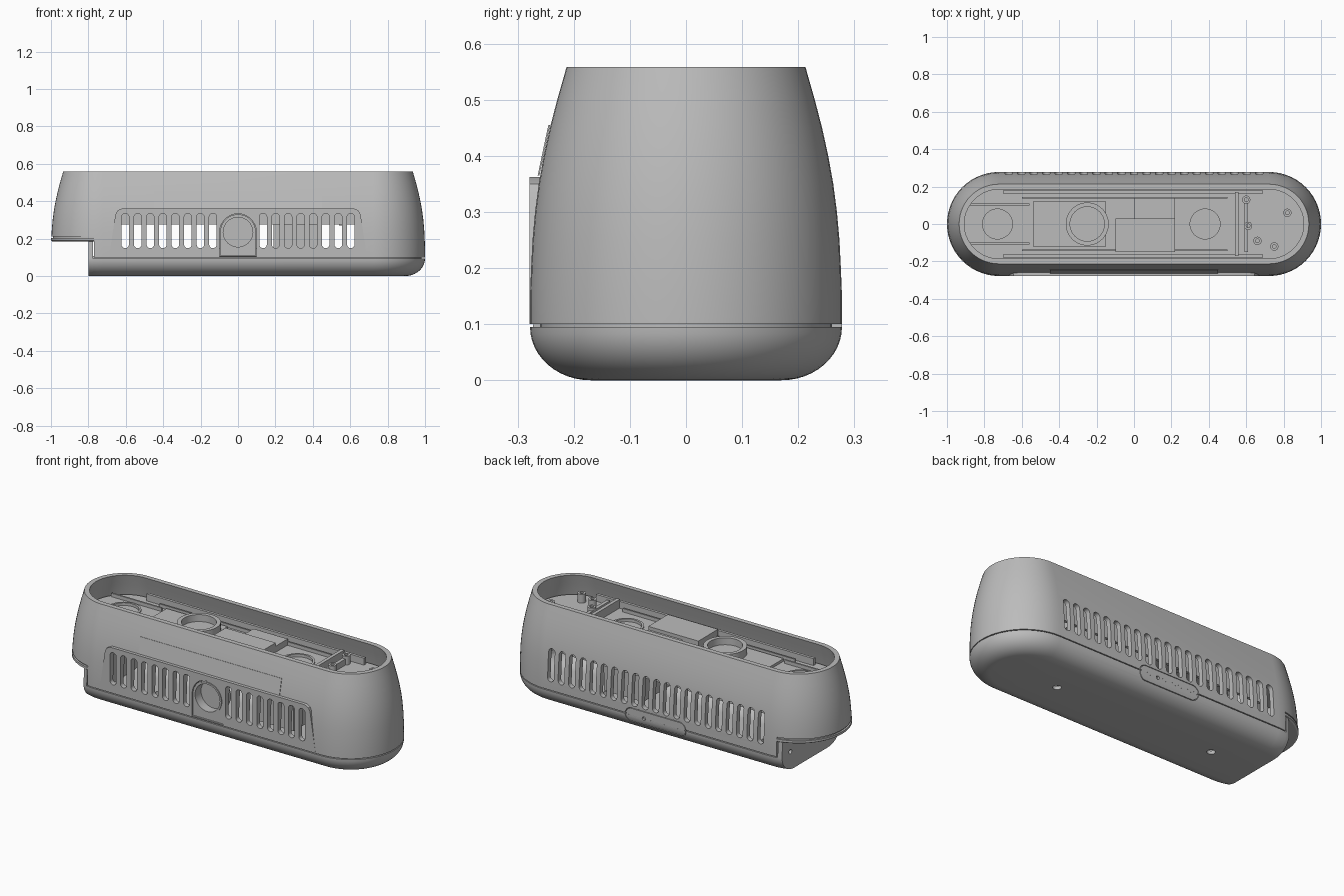
import bpy, bmesh, math
from mathutils import Matrix, Vector

if "Cube" in bpy.data.objects:
    bpy.data.objects.remove(bpy.data.objects["Cube"], do_unlink=True)

grey = bpy.data.materials.new("housing grey")
grey.use_nodes = True
grey.diffuse_color = (0.5, 0.5, 0.5, 1)
grey.node_tree.nodes["Principled BSDF"].inputs["Base Color"].default_value = (0.5, 0.5, 0.5, 1)

HALF = 0.722   # half length of the straight sides
PITCH = 0.067  # vent slot spacing


def finish(name, bm):
    bmesh.ops.recalc_face_normals(bm, faces=bm.faces)
    mesh = bpy.data.meshes.new(name)
    bm.to_mesh(mesh)
    bm.free()
    mesh.materials.append(grey)
    obj = bpy.data.objects.new(name, mesh)
    bpy.context.collection.objects.link(obj)
    return obj


def smooth(obj):
    bpy.ops.object.select_all(action='DESELECT')
    obj.select_set(True)
    bpy.context.view_layer.objects.active = obj
    bpy.ops.object.shade_smooth_by_angle(angle=math.radians(30))


def loft(name, profile, closed=False, xmin=None, xmax=None):
    """Stack stadium rings of (radius, z); closed makes a hollow band."""
    bm = bmesh.new()
    rings, n = [], 28
    for r, z in profile:
        ring = []
        for side in (1, -1):
            for i in range(n + 1):
                a = math.pi * (i / n - 0.5)
                ring.append(bm.verts.new((side * (HALF + r * math.cos(a)), side * r * math.sin(a), z)))
        rings.append(ring)
    pairs = list(zip(rings, rings[1:]))
    if closed:
        pairs.append((rings[-1], rings[0]))
    else:
        bm.faces.new(rings[0])
        bm.faces.new(rings[-1])
    for a, b in pairs:
        for i in range(len(a)):
            j = (i + 1) % len(a)
            bm.faces.new((a[i], a[j], b[j], b[i]))
    # Slice off the unwanted end and cap it
    for x, way in ((xmin, -1), (xmax, 1)):
        if x is not None:
            cut = bmesh.ops.bisect_plane(bm, geom=bm.verts[:] + bm.edges[:] + bm.faces[:],
                                         plane_co=(x, 0, 0), plane_no=(way, 0, 0), clear_outer=True)
            edges = [e for e in cut["geom_cut"] if isinstance(e, bmesh.types.BMEdge)]
            bmesh.ops.holes_fill(bm, edges=edges, sides=0)
    return finish(name, bm)


def add_prism(bm, pts, y0, y1):
    """Extrude an x-z outline along y."""
    face = bm.faces.new([bm.verts.new((x, y0, z)) for x, z in pts])
    out = bmesh.ops.extrude_face_region(bm, geom=[face])
    bmesh.ops.translate(bm, vec=(0, y1 - y0, 0),
                        verts=[v for v in out["geom"] if isinstance(v, bmesh.types.BMVert)])


def prism(name, pts, y0, y1):
    bm = bmesh.new()
    add_prism(bm, pts, y0, y1)
    return finish(name, bm)


def pill(x, z, w, h, n=8):
    """Rounded slot outline."""
    r, pts = min(w, h) / 2, []
    for k, (sx, sz) in enumerate(((1, 1), (-1, 1), (-1, -1), (1, -1))):
        for i in range(n):
            a = (k + (i + 0.5) / n) * math.pi / 2
            pts.append((x + sx * (w / 2 - r) + r * math.cos(a), z + sz * (h / 2 - r) + r * math.sin(a)))
    return pts


def arch(r, bottom):
    """Upright outline with a round top, centred on the lens."""
    turns = [math.pi * i / 24 for i in range(25)]
    return [(-r, bottom), (r, bottom)] + [(r * math.cos(a), 0.235 + r * math.sin(a)) for a in turns]


def box(name, x, y, z, tilt=0):
    bm = bmesh.new()
    bmesh.ops.create_cube(bm, size=1)
    size = Vector((x[1] - x[0], y[1] - y[0], z[1] - z[0]))
    mid = Vector((sum(x), sum(y), sum(z))) / 2
    bm.transform(Matrix.Translation(mid) @ Matrix.Rotation(tilt, 4, 'X') @ Matrix.Diagonal((*size, 1)))
    return finish(name, bm)


def rod(name, centre, r, depth, axis='Z', inner=0):
    """Cylinder, or a tube when an inner radius is given."""
    bm = bmesh.new()
    n, h = 40, depth / 2
    prof = [(r, -h), (r, h), (inner, h), (inner, -h)] if inner else [(r, -h), (r, h)]
    rings = [[bm.verts.new((q * math.cos(i * math.tau / n), q * math.sin(i * math.tau / n), z))
              for i in range(n)] for q, z in prof]
    pairs = list(zip(rings, rings[1:]))
    if inner:
        pairs.append((rings[-1], rings[0]))
    else:
        bm.faces.new(rings[0])
        bm.faces.new(rings[1])
    for a, b in pairs:
        for i in range(n):
            bm.faces.new((a[i - 1], a[i], b[i], b[i - 1]))
    turn = {'Z': Matrix(), 'Y': Matrix.Rotation(math.pi / 2, 4, 'X'), 'X': Matrix.Rotation(math.pi / 2, 4, 'Y')}
    bm.transform(Matrix.Translation(centre) @ turn[axis])
    obj = finish(name, bm)
    smooth(obj)
    return obj


def carve(obj, *cutters):
    for c in cutters:
        c.hide_render = True
        c.hide_set(True)
        mod = obj.modifiers.new("cut", 'BOOLEAN')
        mod.operation, mod.solver, mod.object = 'DIFFERENCE', 'EXACT', c
        bpy.context.view_layer.objects.active = obj
        bpy.ops.object.modifier_apply(modifier=mod.name)


# Upper shell: hollow tapering band
outer = [(0.278, 0.10), (0.278, 0.15), (0.276, 0.2), (0.2735, 0.25), (0.269, 0.3), (0.2625, 0.35),
         (0.2535, 0.4), (0.2425, 0.45), (0.2295, 0.5), (0.213, 0.558)]
inner = [(r - 0.028, z) for r, z in reversed(outer)]
shell = loft("upper_shell", outer + inner, closed=True)

# Raised front grille panel
panel = prism("front_grille_panel", [(-0.69, 0.1), (0.69, 0.1), (0.655, 0.33), (0.645, 0.35), (0.62, 0.362),
                                     (-0.62, 0.362), (-0.645, 0.35), (-0.655, 0.33)], -0.2785, -0.252)

# Vent slots, front and back
bm = bmesh.new()
for i in range(-10, 11):
    if 2 <= abs(i) <= 9:
        add_prism(bm, pill(i * PITCH, 0.242, 0.04, 0.186), -0.32, -0.2)
    add_prism(bm, pill(i * PITCH, 0.242, 0.04, 0.186), 0.2, 0.32)
slots = finish("slot_cutter", bm)
recess = prism("lens_recess_cutter", arch(0.098, 0.106), -0.32, -0.2)
notch = box("notch_cutter", (-1.2, -0.77), (-0.5, 0.5), (0, 0.212))
carve(shell, slots, recess, notch)
carve(panel, slots, recess)

# Lens surround, barrel and recessed glass
surround = prism("lens_surround", arch(0.095, 0.109), -0.274, -0.24)
carve(surround, rod("lens_cutter", (0, -0.26, 0.235), 0.086, 0.12, 'Y'))
rod("lens_barrel", (0, -0.2345, 0.235), 0.089, 0.089, 'Y', inner=0.079)
rod("lens_disc", (0, -0.215, 0.235), 0.081, 0.02, 'Y')
box("lens_backing", (-0.11, 0.11), (-0.245, -0.235), (0.1, 0.15))

# Sloping label plate above the grille
box("upper_front_plate", (-0.45, 0.45), (-0.2548, -0.2518), (0.364, 0.456), tilt=-0.208)

# Overhanging end: underside plate and seam core
end_plate = loft("overhang_plate", [(0.27, 0.185), (0.278, 0.19), (0.278, 0.203)], xmax=-0.77)
end_core = loft("overhang_seam", [(0.268, 0.2), (0.268, 0.215)], xmax=-0.77)

# Rounded hollow base, seam core and flat end wall
turns = [math.pi / 2 * i / 12 for i in range(13)]
curve = [(0.170 + 0.108 * math.sin(a), 0.095 * (1 - math.cos(a))) for a in turns]
lining = [(0.150 + 0.1 * math.sin(a), 0.095 - 0.075 * math.cos(a)) for a in reversed(turns)]
base = loft("base", curve + lining, xmin=-0.776)
seam = loft("base_seam", [(0.26, 0.088), (0.26, 0.107), (0.246, 0.107), (0.246, 0.088)], closed=True, xmin=-0.785)
wall = loft("end_wall", curve + [(0.274, 0.186)], xmin=-0.8, xmax=-0.776)
for s in (1, -1):
    carve(wall, rod("wall_hole_cutter", (-0.8, s * 0.19, 0.105), 0.013, 0.1, 'X'))
    carve(base, rod("foot_hole_cutter", (s * 0.508, 0, 0), 0.022, 0.1))

# Rear port cover: outline groove across the seam, with a small hole
groove = prism("cover_groove_cutter", pill(0, 0.095, 0.39, 0.085), 0.262, 0.32)
carve(groove, prism("cover_core_cutter", pill(0, 0.095, 0.383, 0.078), 0.25, 0.33))
filler = box("rear_port_cover", (-0.185, 0.185), (0.255, 0.2778), (0.09, 0.106))
port = rod("port_cutter", (0.075, 0.28, 0.095), 0.01, 0.03, 'Y')
carve(shell, groove, port)
carve(base, groove, port)
carve(filler, port)

# Inner chassis: deck, rails and end divider
deck = loft("inner_deck", [(0.2, 0.425), (0.2, 0.44)])
speakers = (-0.73, 0.38)
for x in speakers:
    carve(deck, rod("speaker_cutter", (x, 0, 0.43), 0.08, 0.1))
    rod("speaker_rim", (x, 0, 0.436), 0.092, 0.02, inner=0.08)
    rod("speaker_cone", (x, 0, 0.36), 0.085, 0.14)
for s in (1, -1):
    box("side_rail", (-0.7, 0.69), (s * 0.172 - 0.008, s * 0.172 + 0.008), (0.275, 0.48))
    box("thin_rail", (-0.6, 0.5), (s * 0.14 - 0.004, s * 0.14 + 0.004), (0.43, 0.46))
    box("end_rib", (-0.88, -0.56), (s * 0.105 - 0.005, s * 0.105 + 0.005), (0.43, 0.46))
box("end_divider", (0.54, 0.56), (-0.17, 0.17), (0.27, 0.49))
box("divider_rib", (0.59, 0.61), (-0.15, 0.15), (0.42, 0.475))

# Central ring and electronics
rod("centre_ring", (-0.25, 0, 0.465), 0.115, 0.07, inner=0.092)
rod("centre_disc", (-0.25, 0, 0.44), 0.093, 0.04)
box("ring_mount", (-0.54, -0.15), (-0.12, 0.12), (0.43, 0.455))
box("module_box", (-0.1, 0.22), (-0.15, 0.03), (0.3, 0.495))
box("circuit_board", (0.0, 0.22), (0.03, 0.14), (0.43, 0.475))
box("lower_module", (0.19, 0.44), (-0.12, 0.12), (0.1, 0.43))
for x, y in ((0.6, 0.13), (0.66, -0.09), (0.61, -0.01), (0.75, -0.12), (0.82, 0.06)):
    rod("screw_post", (x, y, 0.46), 0.022, 0.06, inner=0.01)

for obj in (shell, panel, surround, end_plate, end_core, base, seam, wall, deck):
    smooth(obj)
